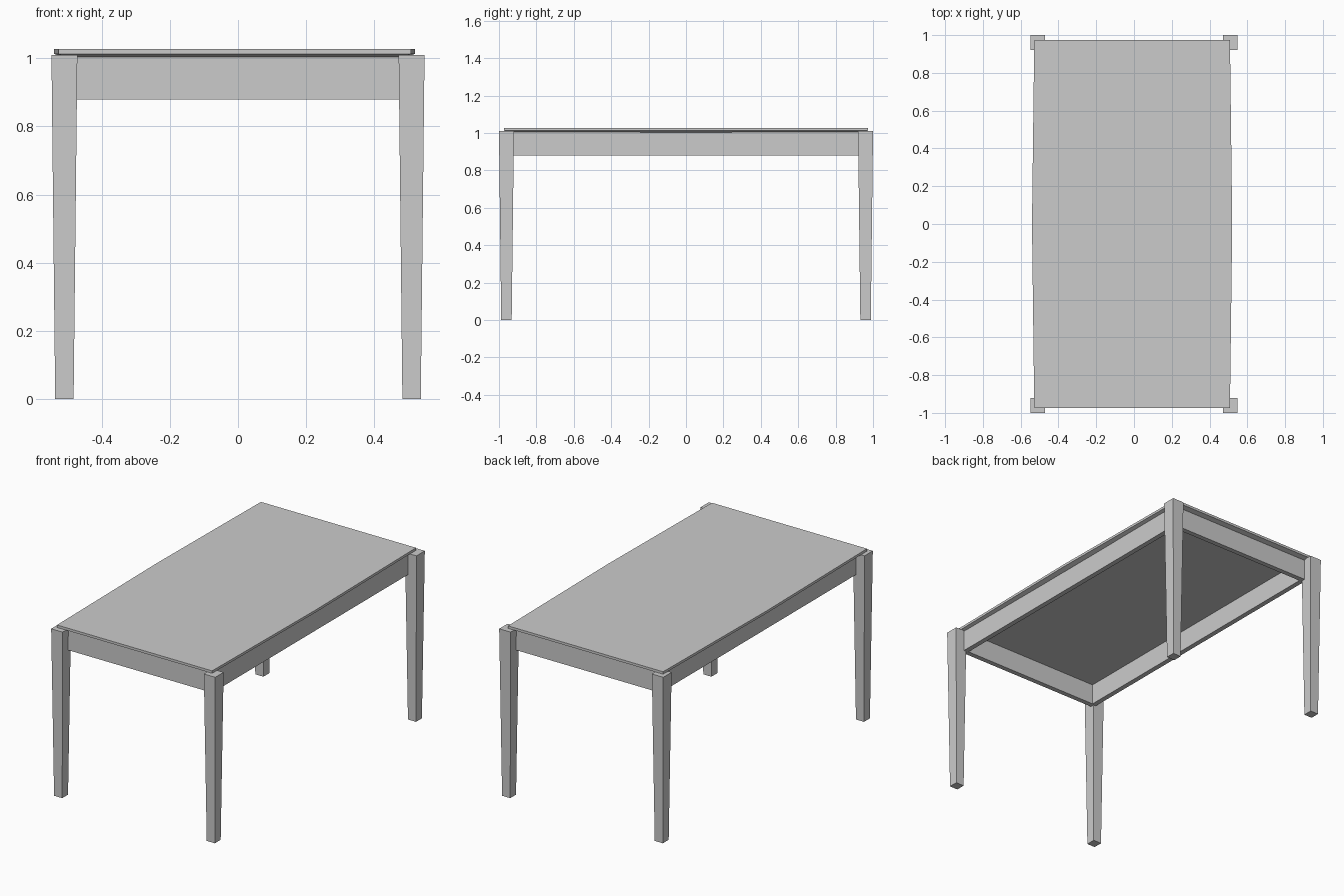
import bpy

if "Cube" in bpy.data.objects:
    bpy.data.objects.remove(bpy.data.objects["Cube"])


def make_mesh(name, verts, faces):
    mesh = bpy.data.meshes.new(name)
    mesh.from_pydata(verts, [], faces)
    obj = bpy.data.objects.new(name, mesh)
    bpy.context.collection.objects.link(obj)
    return obj


def loft(name, rings):
    """Closed solid through equal-sized rings listed bottom to top (counter-clockwise)."""
    n = len(rings[0])
    verts = [v for ring in rings for v in ring]
    faces = [list(range(n))[::-1], list(range(len(verts) - n, len(verts)))]
    for r in range(len(rings) - 1):
        a, b = r * n, (r + 1) * n
        faces += [[a + i, a + (i + 1) % n, b + (i + 1) % n, b + i] for i in range(n)]
    return make_mesh(name, verts, faces)


def rect(cx, cy, hx, hy, z):
    return [(cx - hx, cy - hy, z), (cx + hx, cy - hy, z),
            (cx + hx, cy + hy, z), (cx - hx, cy + hy, z)]


def box(name, cx, cy, hx, hy, z0, z1):
    return loft(name, [rect(cx, cy, hx, hy, z0), rect(cx, cy, hx, hy, z1)])


# Tapered square legs
for side, sx in (("left", -1), ("right", 1)):
    for end, sy in (("front", -1), ("back", 1)):
        x, y = sx * 0.51, sy * 0.96
        loft(f"{end}_{side}_leg", [rect(x, y, 0.027, 0.028, 0),
                                   rect(x, y, 0.038, 0.04, 1.01)])

# Apron boards between the legs
for name, s in (("left", -1), ("right", 1)):
    box(f"{name}_apron", s * 0.475, 0, 0.015, 0.935, 0.88, 1.006)
for name, s in (("front", -1), ("back", 1)):
    box(f"{name}_apron", 0, s * 0.93, 0.48, 0.015, 0.88, 1.006)


# Tabletop: gently bowed long sides, undercut lower edge
def top_ring(inset, z):
    cx, end, mid, y = -0.01, 0.518 - inset, 0.53 - inset, 0.973 - inset
    return [(cx - end, -y, z), (cx + end, -y, z), (cx + mid, 0, z),
            (cx + end, y, z), (cx - end, y, z), (cx - mid, 0, z)]


loft("tabletop", [top_ring(0.027, 1.004), top_ring(0, 1.013), top_ring(0, 1.028)])
